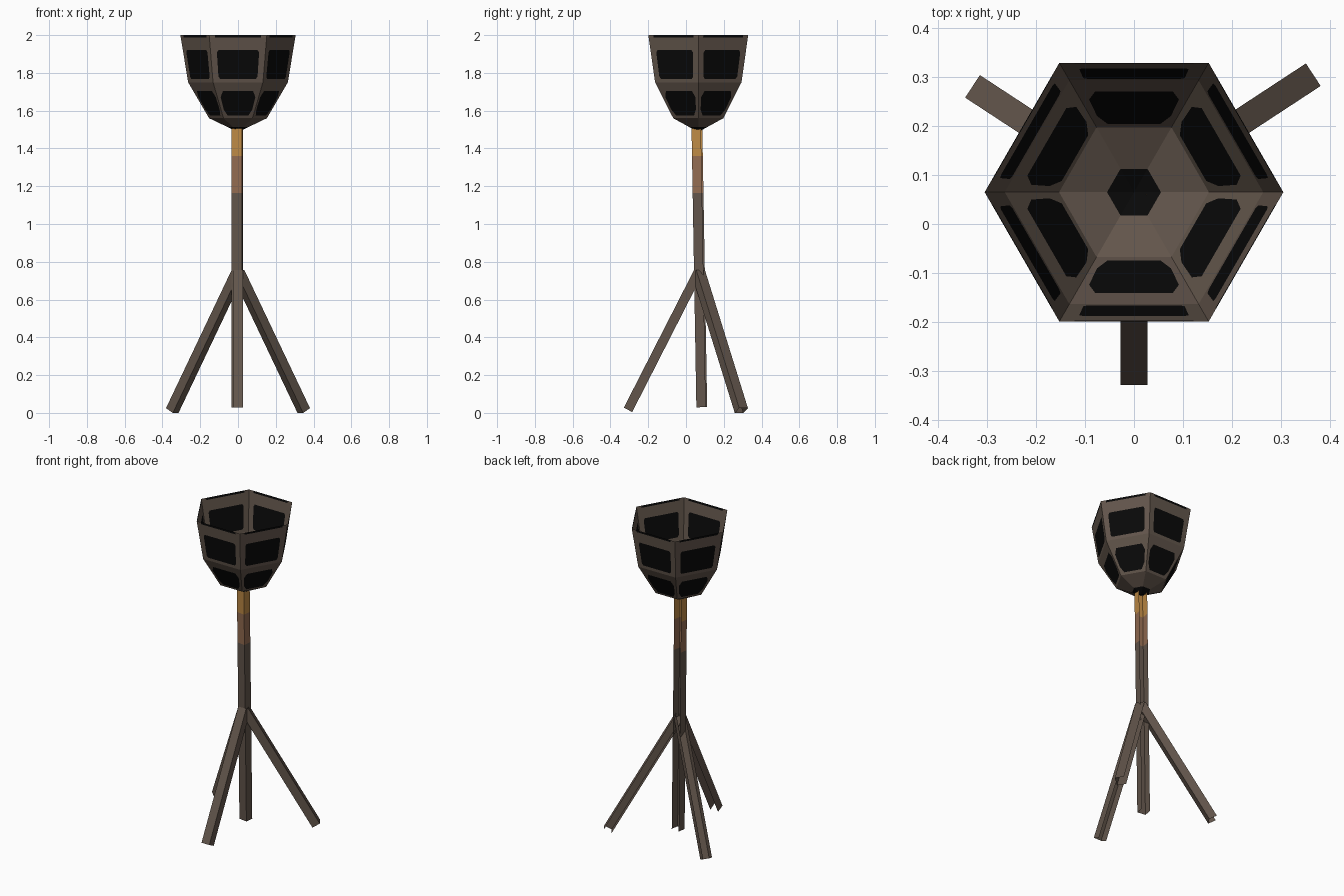
import bpy, bmesh, math
from mathutils import Vector

if "Cube" in bpy.data.objects:
    bpy.data.objects.remove(bpy.data.objects["Cube"])

def mat(name, rgb):
    m = bpy.data.materials.new(name)
    lin = [(c / 255 / 12.92) if c < 11 else ((c / 255 + 0.055) / 1.055) ** 2.4 for c in rgb]
    m.diffuse_color = (*lin, 1)
    m.use_nodes = True
    m.node_tree.nodes["Principled BSDF"].inputs["Base Color"].default_value = m.diffuse_color
    return m

BROWN = mat("dark_brown_iron", (98, 85, 75))
TAN = mat("warm_brown_iron", (147, 108, 81))
GOLD = mat("heated_gold_iron", (190, 138, 69))
BLACK = mat("black_opening", (9, 9, 9))

def finish(name, bm, mats):
    me = bpy.data.meshes.new(name)
    bm.to_mesh(me)
    bm.free()
    for m in mats:
        me.materials.append(m)
    ob = bpy.data.objects.new(name, me)
    bpy.context.collection.objects.link(ob)
    return ob

CY = 0.065  # centre axis of bowl and stand

# --- Fire bowl: open hexagonal shell with black panels cut into its walls ---
bm = bmesh.new()

def face(pts, black=False):
    f = bm.faces.new([bm.verts.new(p) for p in pts])
    f.material_index = int(black)

def ring(r, z, i):
    a = math.radians(60 * i)
    return Vector((r * math.cos(a), CY + r * math.sin(a), z))

def wall_point(quad, s, t):
    """Point on a wall: s runs -1..1 across, t runs 0..1 upward."""
    bl, br, tr, tl = quad
    k = (s + 1) / 2
    return bl.lerp(br, k).lerp(tl.lerp(tr, k), t)

def panel_wall(quad, s, t0, t1, cs, ct):
    """Wall with one black panel whose corners are cut off by cs, ct."""
    st = [(-s + cs, t0), (s - cs, t0), (s, t0 + ct), (s, t1 - ct),
          (s - cs, t1), (-s + cs, t1), (-s, t1 - ct), (-s, t0 + ct)]
    p = [wall_point(quad, *c) for c in st]
    face(p, True)
    for i in range(4):
        j = (i + 1) % 4
        face([quad[i], quad[j], p[2 * i + 1], p[2 * i]])
        face([quad[j], p[(2 * i + 2) % 8], p[2 * i + 1]])

LOW, MID, BAND, RIM = (0.153, 1.56), (0.264, 1.75), (0.303, 1.987), (0.305, 2.0)
APEX = Vector((0, CY, 1.487))
for i in range(6):
    def quad(a, b):
        return [ring(*a, i), ring(*a, i + 1), ring(*b, i + 1), ring(*b, i)]
    panel_wall(quad(LOW, MID), 0.84, 0.07, 0.76, 0.17, 0.17)
    panel_wall(quad(MID, BAND), 0.77, 0.08, 0.72, 0.06, 0.05)
    # rim strip, black in the middle
    q = quad(BAND, RIM)
    cuts = (-1, -0.8, 0.8, 1)
    for k in range(3):
        face([wall_point(q, cuts[k], 0), wall_point(q, cuts[k + 1], 0),
              wall_point(q, cuts[k + 1], 1), wall_point(q, cuts[k], 1)], k == 1)
    # shallow floor with black centre
    a, b = ring(*LOW, i), ring(*LOW, i + 1)
    ha, hb = APEX.lerp(a, 0.36), APEX.lerp(b, 0.36)
    face([b, a, ha, hb])
    face([hb, ha, APEX], True)
bmesh.ops.remove_doubles(bm, verts=bm.verts, dist=0.0002)
finish("fire_bowl", bm, [BROWN, BLACK])

# --- Stand: square bars with one open side and open ends ---
def channel(name, path, out, open_side, mats):
    """Sides: 0 outer, 1 clockwise, 2 inner, 3 counter-clockwise."""
    path = [Vector(p) for p in path]
    d = (path[-1] - path[0]).normalized()
    u = d.cross(Vector(out)).normalized()
    n = u.cross(d)
    hw, ht = 0.0275, 0.025
    bm = bmesh.new()
    rows = [[bm.verts.new(p + n * ht * a + u * hw * b)
             for a, b in ((1, -1), (1, 1), (-1, 1), (-1, -1))] for p in path]
    for k in range(len(path) - 1):
        for i in range(4):
            if i != open_side:
                j = (i + 1) % 4
                f = bm.faces.new([rows[k][i], rows[k][j], rows[k + 1][j], rows[k + 1][i]])
                f.material_index = k
    finish(name, bm, mats)

# post, slightly leaning and turned, heat coloured near the bowl
tw = math.radians(8)
def post_point(z):
    return (-0.003, 0.084 - 0.026 * z / 1.5, z)
channel("post", [post_point(z) for z in (1.505, 1.36, 1.165, 0.03)],
        (-math.sin(tw), -math.cos(tw), 0), 2, [GOLD, TAN, BROWN])

# three splayed legs
for name, x, y, z, side in (("front_leg", 0, -0.307, 0.016, 2),
                            ("right_leg", 0.348, 0.293, 0.0125, 3),
                            ("left_leg", -0.348, 0.293, 0.0125, 0)):
    channel(name, [(0, CY, 0.745), (x, y, z)], (x, y - CY, 0), side, [BROWN])
